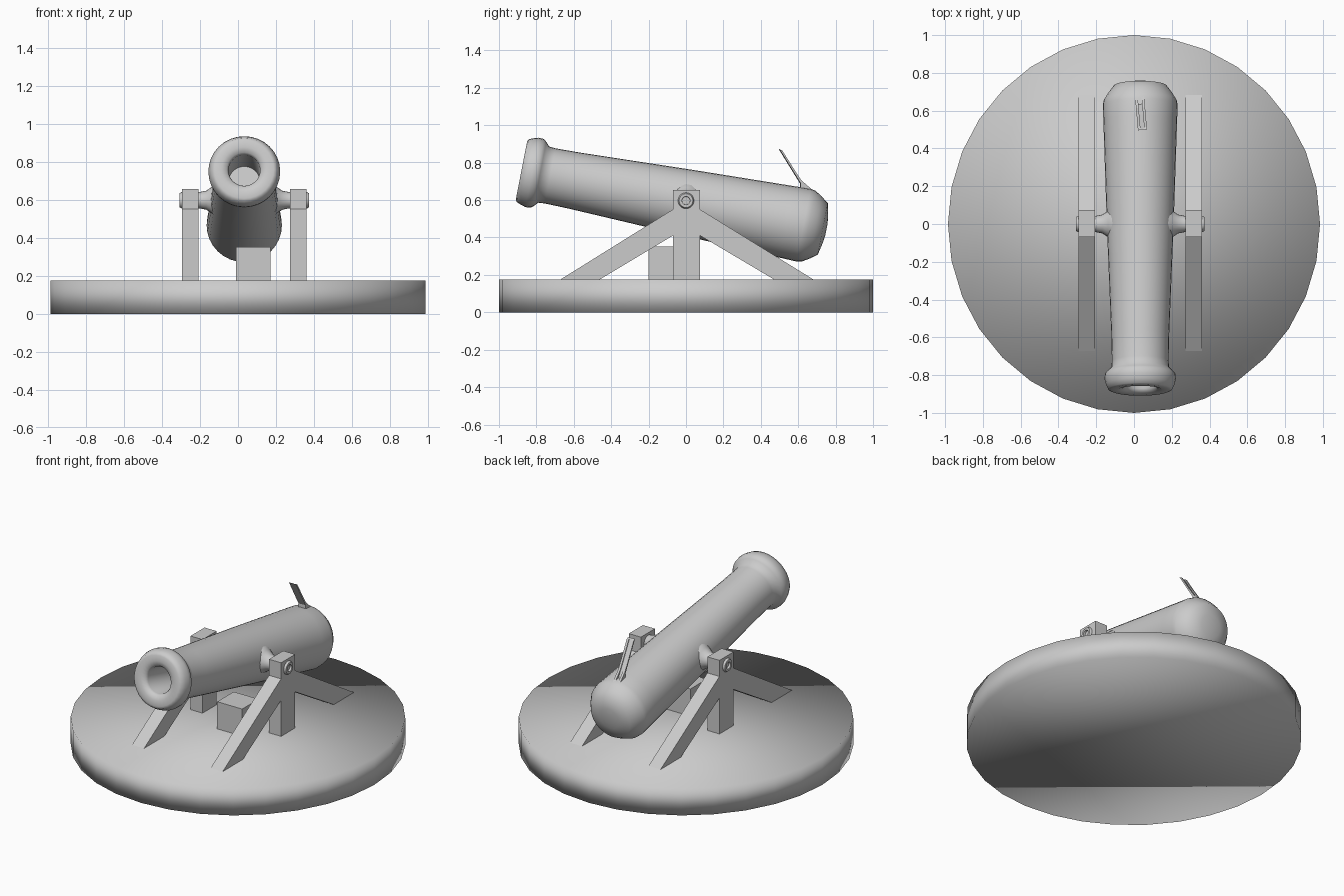
import bpy, bmesh, math
from mathutils import Matrix, Vector

cube = bpy.data.objects.get("Cube")
if cube:
    bpy.data.objects.remove(cube, do_unlink=True)

grey = bpy.data.materials.new("plain_grey")
grey.use_nodes = True
COLOUR = (0.6, 0.6, 0.6, 1)
grey.diffuse_color = COLOUR
for node in grey.node_tree.nodes:
    if node.type == 'BSDF_PRINCIPLED':
        node.inputs["Base Color"].default_value = COLOUR

CENTRE = 0.033         # x of the gun's middle plane
PIVOT = Vector((CENTRE, 0, 0.597))


def finish(name, bm, matrix=None, smooth=None):
    """Turn a bmesh into an object; smooth is the sharp-edge angle in degrees."""
    bmesh.ops.recalc_face_normals(bm, faces=bm.faces)
    if matrix:
        bm.transform(matrix)
    mesh = bpy.data.meshes.new(name)
    bm.to_mesh(mesh)
    bm.free()
    mesh.materials.append(grey)
    if smooth:
        mesh.polygons.foreach_set("use_smooth", [True] * len(mesh.polygons))
        mesh.set_sharp_from_angle(angle=math.radians(smooth))
    obj = bpy.data.objects.new(name, mesh)
    bpy.context.collection.objects.link(obj)
    return obj


def lathe(name, profile, matrix, sides=32, smooth=40):
    """Revolve (position, radius) points about local z, closing both ends."""
    bm = bmesh.new()
    rings = []
    for z, r in profile:
        rings.append([bm.verts.new((r * math.cos(a), r * math.sin(a), z))
                      for a in (math.tau * i / sides for i in range(sides))])
    for low, high in zip(rings, rings[1:]):
        for i in range(sides):
            j = (i + 1) % sides
            bm.faces.new((low[i], low[j], high[j], high[i]))
    bm.faces.new(rings[0])
    bm.faces.new(rings[-1])
    return finish(name, bm, matrix, smooth)


def plate(name, outline, x0, x1, matrix=None):
    """Extrude a (y, z) outline from x0 to x1."""
    bm = bmesh.new()
    face = bm.faces.new([bm.verts.new((x0, y, z)) for y, z in outline])
    out = bmesh.ops.extrude_face_region(bm, geom=[face])
    verts = [v for v in out["geom"] if isinstance(v, bmesh.types.BMVert)]
    bmesh.ops.translate(bm, verts=verts, vec=(x1 - x0, 0, 0))
    return finish(name, bm, matrix)


def box(name, x, y, z):
    return plate(name, [(y[0], z[0]), (y[1], z[0]), (y[1], z[1]), (y[0], z[1])], *x)


# Round base, softly shaded over its rim
lathe("base", [(0, 1), (0.175, 1)], Matrix.Diagonal((0.985, 1, 1, 1)), smooth=180)

# Barrel, muzzle up: bore floor, bore, muzzle ring, tapered tube, chamfered breech
barrel_profile = [(-0.55, 0.083), (-0.87, 0.083), (-0.888, 0.092), (-0.896, 0.12),
                  (-0.896, 0.155), (-0.89, 0.17), (-0.865, 0.181), (-0.838, 0.189),
                  (-0.81, 0.187), (-0.795, 0.175), (-0.775, 0.153), (-0.74, 0.15),
                  (-0.6, 0.153), (0, 0.177), (0.55, 0.195), (0.64, 0.198),
                  (0.668, 0.193), (0.705, 0.17), (0.745, 0.14), (0.76, 0.07), (0.765, 0.03)]
aim = Matrix.Rotation(math.radians(-101), 4, 'X')
lathe("barrel", barrel_profile, Matrix.Translation((CENTRE, 0, 0.588)) @ aim, smooth=60)

# Flared pivots with a hollow end, and the A-shaped frames holding them
pivot_profile = [(0.1, 0.11), (0.14, 0.095), (0.17, 0.07), (0.2, 0.05), (0.235, 0.043),
                 (0.33, 0.043), (0.34, 0.037), (0.34, 0.022), (0.315, 0.02)]
frame = [(0.075, 0.655), (-0.07, 0.655), (-0.07, 0.55), (-0.68, 0.17), (-0.47, 0.17),
         (-0.07, 0.41), (-0.07, 0.17), (0.075, 0.17), (0.075, 0.41), (0.48, 0.17),
         (0.69, 0.17), (0.075, 0.55)]
for side, sign in (("left", 1), ("right", -1)):
    turn = Matrix.Rotation(math.radians(90 * sign), 4, 'Y')
    lathe(side + "_pivot", pivot_profile, Matrix.Translation(PIVOT) @ turn, sides=20)
    plate(side + "_frame", frame, CENTRE + sign * 0.24, CENTRE + sign * 0.327)

# Block under the barrel
box("block", (-0.01, 0.17), (-0.2, -0.03), (0.17, 0.352))

# Slotted wick: a thin web between two raised rails, slightly twisted
root = Vector((0.03, 0.6, 0))
twist = Matrix.Translation(root) @ Matrix.Rotation(math.radians(5), 4, 'Z') @ Matrix.Translation(-root)
rail = [(0.497, 0.872), (0.512, 0.865), (0.575, 0.765), (0.615, 0.705),
        (0.69, 0.64), (0.61, 0.64), (0.61, 0.69)]
web = [(0.497, 0.872), (0.503, 0.868), (0.58, 0.745), (0.65, 0.64), (0.61, 0.64), (0.61, 0.69)]
for side, x in (("left", 0.046), ("right", 0.012)):
    plate(side + "_wick_rail", rail, x, x + 0.014, twist)
plate("wick_web", web, 0.024, 0.048, twist)
